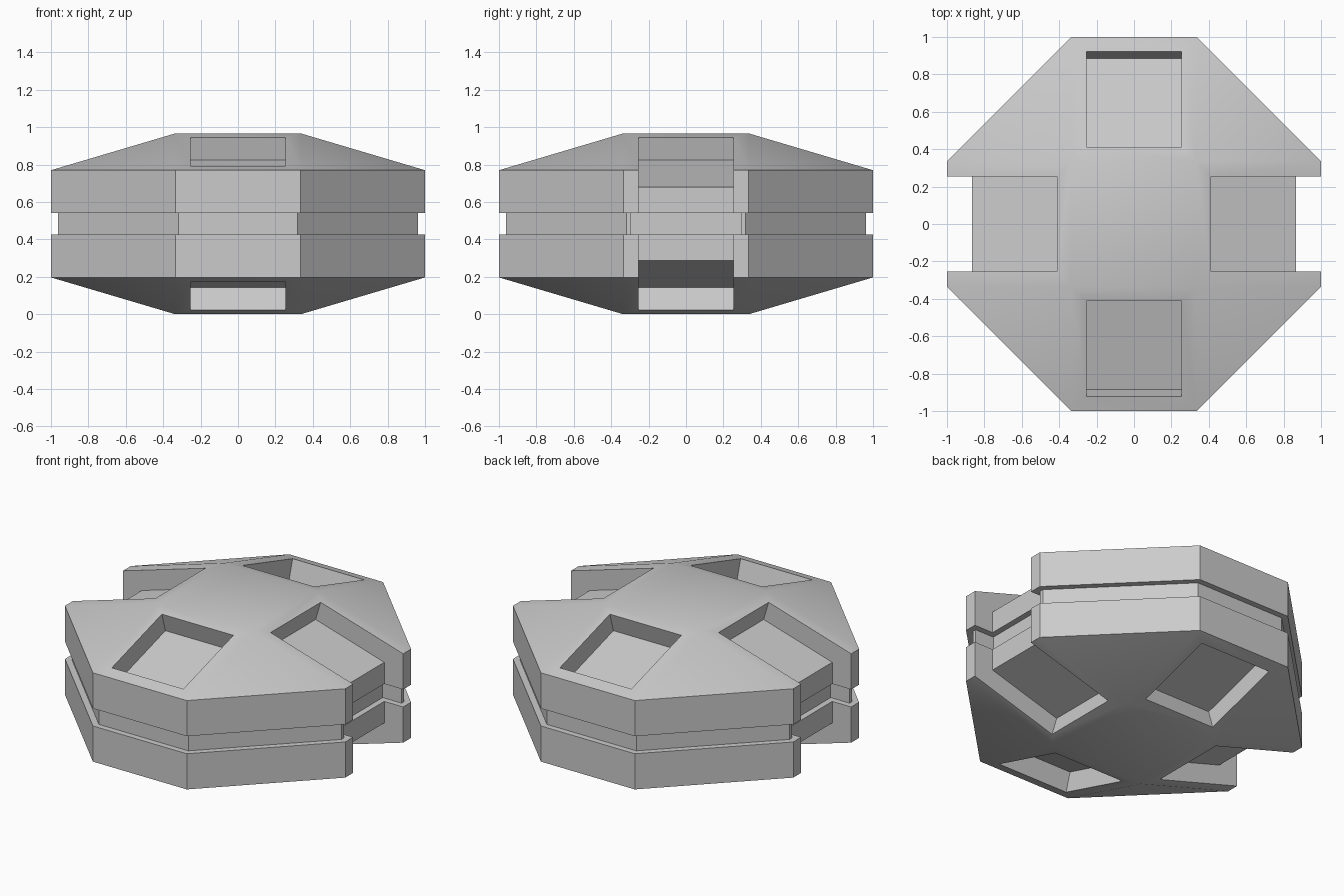
import bpy, bmesh, math
from mathutils import Matrix, Vector

if "Cube" in bpy.data.objects:
    bpy.data.objects.remove(bpy.data.objects["Cube"])

HEIGHT, RIM, SEAM = 0.967, 0.77, 0.54
MID = HEIGHT / 2
CORNER = 0.335      # half length of each straight octagon side
SLOT = 0.255        # half width of recesses and slots
SLOT_X = 0.865      # inner end of the side slots
GROOVE = 0.038

grey = bpy.data.materials.new("plain grey")
grey.use_nodes = True
colour = (0.6, 0.6, 0.6, 1)
grey.diffuse_color = colour
grey.node_tree.nodes["Principled BSDF"].inputs["Base Color"].default_value = colour


def make_object(name, bm):
    bmesh.ops.recalc_face_normals(bm, faces=bm.faces)
    mesh = bpy.data.meshes.new(name)
    bm.to_mesh(mesh)
    bm.free()
    mesh.materials.append(grey)
    obj = bpy.data.objects.new(name, mesh)
    bpy.context.collection.objects.link(obj)
    return obj


def select(obj):
    bpy.ops.object.select_all(action='DESELECT')
    obj.select_set(True)
    bpy.context.view_layer.objects.active = obj


def cut(obj, cutter):
    select(obj)
    mod = obj.modifiers.new("cut", 'BOOLEAN')
    mod.operation, mod.solver, mod.object = 'DIFFERENCE', 'EXACT', cutter
    bpy.ops.object.modifier_apply(modifier=mod.name)
    bpy.data.objects.remove(cutter)


def smooth(obj):
    select(obj)
    bpy.ops.object.shade_smooth_by_angle(angle=math.radians(30))


# Upper shell: octagonal slab with a shallow four-sided cap
bm = bmesh.new()
signs = [(sx, sy) for sx in (-1, 1) for sy in (-1, 1)]
for sx, sy in signs:
    for z in (SEAM, RIM):
        bm.verts.new((sx * CORNER, sy, z))
        bm.verts.new((sx, sy * CORNER, z))
    bm.verts.new((sx * CORNER, sy * CORNER, HEIGHT))
bmesh.ops.convex_hull(bm, input=bm.verts[:])
bmesh.ops.dissolve_limit(bm, angle_limit=0.01, verts=bm.verts[:], edges=bm.edges[:])
upper = make_object("upper_shell", bm)

# Four recesses sunk square to the cap slopes
slope = math.atan2(HEIGHT - RIM, 1 - CORNER)
place = (Matrix.Translation((0, -0.666, (HEIGHT + RIM) / 2))
         @ Matrix.Rotation(slope, 4, 'X')
         @ Matrix.Diagonal((2 * SLOT, 0.51 / math.cos(slope), 0.25, 1)))
bm = bmesh.new()
for turn in range(4):
    bmesh.ops.create_cube(bm, size=1, matrix=Matrix.Rotation(turn * math.pi / 2, 4, 'Z') @ place)
cut(upper, make_object("recess_cutter", bm))

# Open slots through the left and right rims
bm = bmesh.new()
for side in (-1, 1):
    bmesh.ops.create_cube(bm, size=1, matrix=Matrix.Translation((side * (SLOT_X + 0.5), 0, MID))
                          @ Matrix.Diagonal((1, 2 * SLOT, 2, 1)))
cut(upper, make_object("slot_cutter", bm))
smooth(upper)

# Lower shell is the upper one flipped
lower = upper.copy()
lower.data = upper.data.copy()
lower.name = "lower_shell"
bpy.context.collection.objects.link(lower)
lower.data.transform(Matrix.Translation((0, 0, HEIGHT)) @ Matrix.Diagonal((1, 1, -1, 1)))
lower.data.flip_normals()
smooth(lower)

# Core: the same outline drawn in to leave a groove around the middle
edge = 1 - GROOVE
corner = CORNER - GROOVE * math.tan(math.pi / 8)
quarter = [(SLOT_X - GROOVE, SLOT + GROOVE), (edge, SLOT + GROOVE), (edge, corner), (corner, edge)]
half = quarter + [(-x, y) for x, y in reversed(quarter)]
outline = half + [(-x, -y) for x, y in half]
bm = bmesh.new()
face = bm.faces.new([bm.verts.new((x, y, HEIGHT - SEAM)) for x, y in outline])
walls = bmesh.ops.extrude_face_region(bm, geom=[face])
bmesh.ops.translate(bm, vec=Vector((0, 0, 2 * SEAM - HEIGHT)),
                    verts=[v for v in walls["geom"] if isinstance(v, bmesh.types.BMVert)])
make_object("groove_core", bm)
